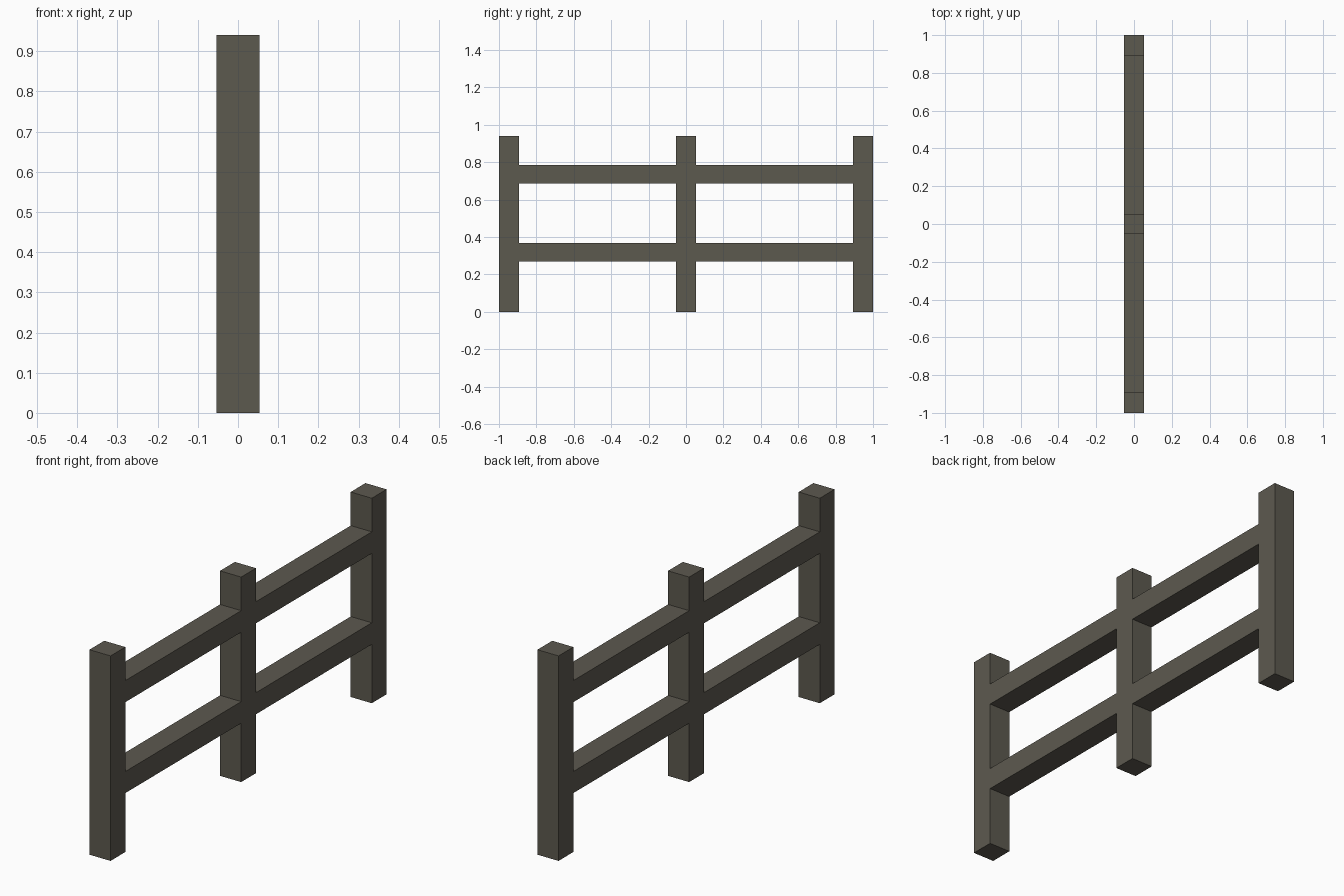
import bpy
import bmesh
from mathutils import Matrix, Vector

if "Cube" in bpy.data.objects:
    bpy.data.objects.remove(bpy.data.objects["Cube"])

W = 0.107            # square post size, also rail depth
H = 0.94             # post height
POST_Y = (-1 + W / 2, 0.0, 1 - W / 2)
RAILS = {"lower_rail": (0.27, 0.369), "upper_rail": (0.687, 0.786)}

wood = bpy.data.materials.new("weathered dark wood")
wood.diffuse_color = (0.108, 0.100, 0.078, 1.0)
wood.use_nodes = True
wood.node_tree.nodes["Principled BSDF"].inputs["Base Color"].default_value = wood.diffuse_color


def box(name, lo, hi, open_ends=False):
    lo, hi = Vector(lo), Vector(hi)
    bm = bmesh.new()
    bmesh.ops.create_cube(bm, size=1.0, matrix=Matrix.Translation((lo + hi) / 2)
                          @ Matrix.Diagonal((*(hi - lo), 1.0)))
    if open_ends:  # rail ends are hidden against the posts
        bm.normal_update()
        ends = [f for f in bm.faces if abs(f.normal.y) > 0.9]
        bmesh.ops.delete(bm, geom=ends, context='FACES_ONLY')
    mesh = bpy.data.meshes.new(name)
    bm.to_mesh(mesh)
    bm.free()
    mesh.materials.append(wood)
    obj = bpy.data.objects.new(name, mesh)
    bpy.context.collection.objects.link(obj)
    return obj


# Three upright posts
for label, y in zip(("front", "middle", "back"), POST_Y):
    box(label + "_post", (-W / 2, y - W / 2, 0), (W / 2, y + W / 2, H))

# Two levels of rails, flush with the posts, spanning each gap
for name, (z0, z1) in RAILS.items():
    for side, a, b in zip(("front", "back"), POST_Y, POST_Y[1:]):
        box(f"{side}_{name}", (-W / 2, a + W / 2, z0), (W / 2, b - W / 2, z1), True)
